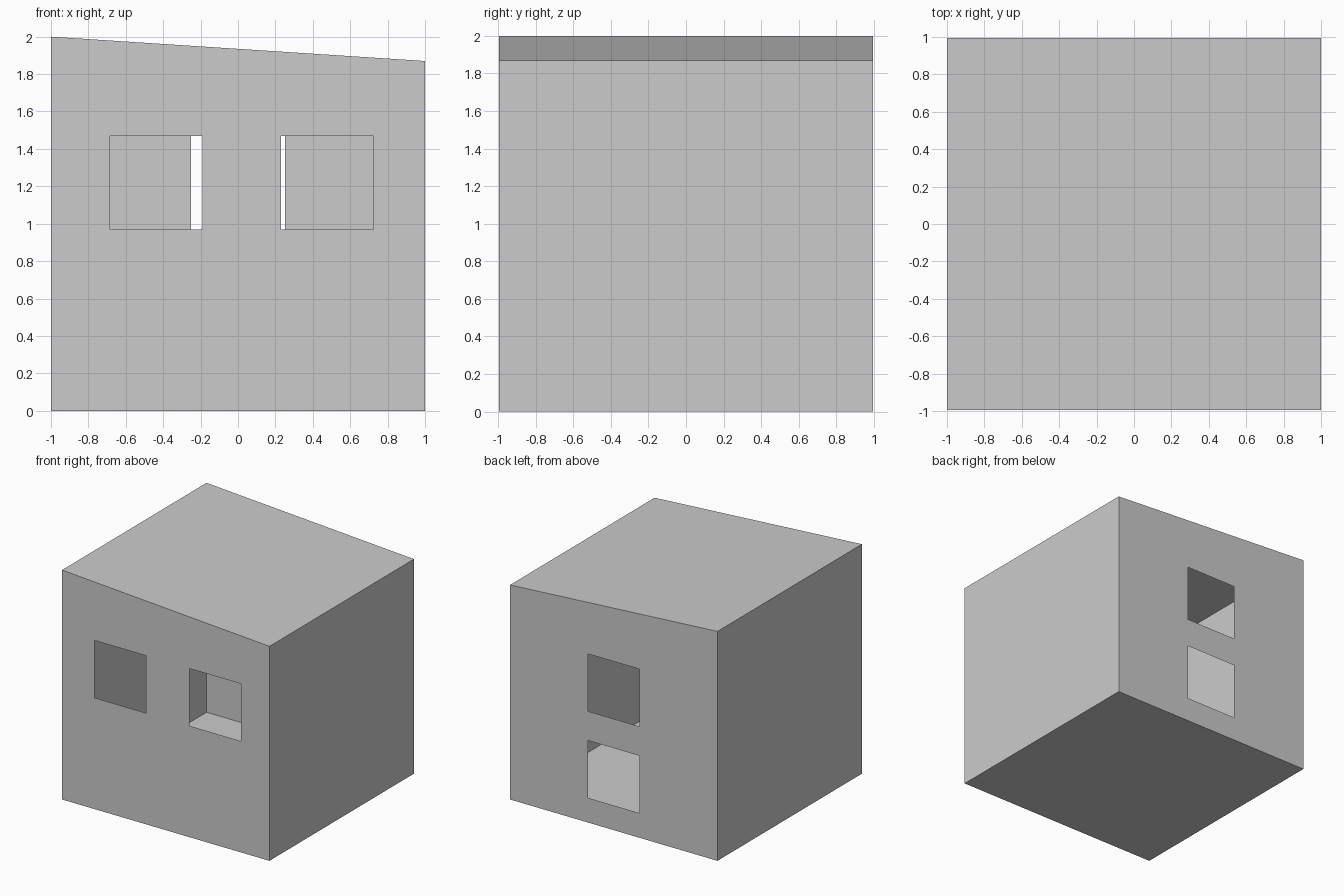
import bpy

if "Cube" in bpy.data.objects:
    bpy.data.objects.remove(bpy.data.objects["Cube"])

W, D = 1.0, 0.995          # half width, half depth
HIGH, LOW = 2.0, 1.87      # wall heights at the left and right


def roof_z(x):
    return HIGH + (LOW - HIGH) * (x + W) / (2 * W)


def make_object(name, verts, faces):
    mesh = bpy.data.meshes.new(name)
    mesh.from_pydata(verts, [], faces)
    mesh.update()
    obj = bpy.data.objects.new(name, mesh)
    bpy.context.collection.objects.link(obj)
    return obj


def pierced_wall(name, y, holes):
    """Thin wall in the xz plane with rectangular openings (x0, x1, z0, z1)."""
    xs = sorted({-W, W, *(v for h in holes for v in h[:2])})
    zs = sorted({0.0, *(v for h in holes for v in h[2:])}) + [None]
    n = len(zs)
    verts = [(x, y, roof_z(x) if z is None else z) for x in xs for z in zs]
    faces = []
    for i in range(len(xs) - 1):
        for j in range(n - 1):
            cx = (xs[i] + xs[i + 1]) / 2
            cz = zs[j] + 0.01
            if any(a < cx < b and c < cz < d for a, b, c, d in holes):
                continue
            f = [i * n + j, (i + 1) * n + j, (i + 1) * n + j + 1, i * n + j + 1]
            faces.append(f if y < 0 else f[::-1])
    return make_object(name, verts, faces)


# Front wall: two windows side by side
pierced_wall("front_wall", -D, [(-0.685, -0.19, 0.97, 1.47),
                                (0.23, 0.725, 0.97, 1.47)])

# Back wall: two windows stacked
pierced_wall("back_wall", D, [(-0.25, 0.25, 0.97, 1.47),
                              (-0.25, 0.25, 0.215, 0.715)])

# Plain side walls
for name, x, order in (("left_wall", -W, (3, 2, 1, 0)),
                       ("right_wall", W, (0, 1, 2, 3))):
    h = roof_z(x)
    make_object(name, [(x, -D, 0), (x, D, 0), (x, D, h), (x, -D, h)], [order])

# Floor and sloping roof
corners = [(-W, -D), (W, -D), (W, D), (-W, D)]
make_object("floor", [(x, y, 0) for x, y in corners], [(3, 2, 1, 0)])
make_object("roof", [(x, y, roof_z(x)) for x, y in corners], [(0, 1, 2, 3)])
